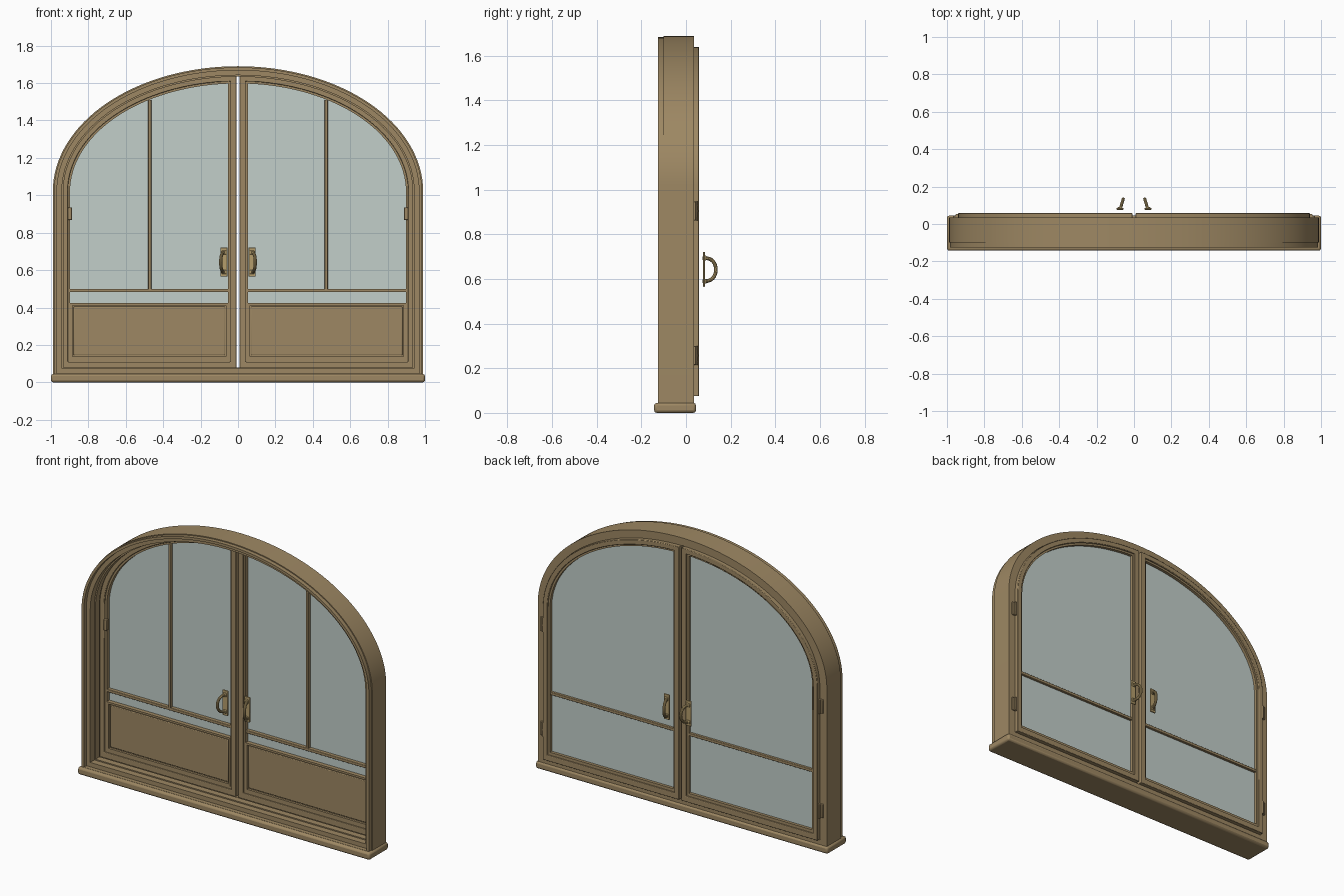
import bpy, bmesh, math
from mathutils import Vector

cube = bpy.data.objects.get("Cube")
if cube:
    bpy.data.objects.remove(cube)


def material(name, rgb):
    m = bpy.data.materials.new(name)
    m.use_nodes = True
    m.diffuse_color = (*rgb, 1)
    m.node_tree.nodes["Principled BSDF"].inputs["Base Color"].default_value = (*rgb, 1)
    return m


WOOD = material("tan_wood", (0.34, 0.245, 0.125))
GLASS = material("pale_glass", (0.54, 0.62, 0.59))
BRASS = material("brass", (0.46, 0.34, 0.15))

HALF, SPRING, RISE, STEPS = 0.99, 1.02, 0.67, 32


def finish(name, bm, mat, bevel=0.0):
    bmesh.ops.recalc_face_normals(bm, faces=bm.faces[:])
    mesh = bpy.data.meshes.new(name)
    bm.to_mesh(mesh)
    bm.free()
    mesh.materials.append(mat)
    for p in mesh.polygons:
        p.use_smooth = True
    mesh.set_sharp_from_angle(angle=math.radians(30))
    ob = bpy.data.objects.new(name, mesh)
    bpy.context.scene.collection.objects.link(ob)
    if bevel:
        mod = ob.modifiers.new("soft_edges", 'BEVEL')
        mod.width, mod.segments = bevel, 2
        mod.limit_method = 'ANGLE'
    return ob


def box(name, x, y, z, mat, bevel=0.0):
    bm = bmesh.new()
    bmesh.ops.create_cube(bm, size=1)
    for v in bm.verts:
        for i, r in enumerate((x, y, z)):
            v.co[i] = (r[0] + r[1]) / 2 + v.co[i] * (r[1] - r[0])
    return finish(name, bm, mat, bevel)


def arch(inset, bottom):
    """Full arched outline, inset from the outer edge."""
    a, b = HALF - inset, RISE - inset
    pts = [(-a, bottom), (a, bottom)]
    for i in range(2 * STEPS + 1):
        t = math.pi * i / (2 * STEPS)
        pts.append((a * math.cos(t), SPRING + b * math.sin(t)))
    return pts


def half_arch(inset, inner_x, bottom, side):
    """One half of the arch, closed by a straight centre edge."""
    a, b = HALF - inset, RISE - inset
    end = math.acos(inner_x / a)
    pts = [(inner_x, bottom), (a, bottom)]
    for i in range(STEPS + 1):
        t = end * i / STEPS
        pts.append((a * math.cos(t), SPRING + b * math.sin(t)))
    return [(side * px, pz) for px, pz in pts]


def rect(x0, x1, z0, z1, side):
    return [(side * px, pz) for px, pz in ((x0, z0), (x1, z0), (x1, z1), (x0, z1))]


def ring(name, outer, inner, y0, y1, mat, bevel=0.0):
    bm = bmesh.new()
    loops = [[bm.verts.new((px, y, pz)) for px, pz in pts]
             for pts, y in ((outer, y0), (outer, y1), (inner, y1), (inner, y0))]
    n = len(outer)
    for k in range(4):
        p, q = loops[k], loops[(k + 1) % 4]
        for i in range(n):
            j = (i + 1) % n
            bm.faces.new((p[i], p[j], q[j], q[i]))
    return finish(name, bm, mat, bevel)


def slab(name, pts, y0, y1, mat, bevel=0.0):
    bm = bmesh.new()
    front = [bm.verts.new((px, y0, pz)) for px, pz in pts]
    back = [bm.verts.new((px, y1, pz)) for px, pz in pts]
    bm.faces.new(front)
    bm.faces.new(back)
    for i in range(len(pts)):
        j = (i + 1) % len(pts)
        bm.faces.new((front[i], front[j], back[j], back[i]))
    return finish(name, bm, mat, bevel)


def tube(name, path, radius, mat, sides=10):
    """Round bar swept along a path that stays in one plane."""
    bm = bmesh.new()
    path = [Vector(p) for p in path]
    normal = (path[len(path) // 2] - path[0]).cross(path[-1] - path[0]).normalized()
    rows = []
    for i, p in enumerate(path):
        tangent = (path[min(i + 1, len(path) - 1)] - path[max(i - 1, 0)]).normalized()
        across = tangent.cross(normal)
        row = []
        for k in range(sides):
            t = math.tau * k / sides
            row.append(bm.verts.new(p + radius * (math.cos(t) * across + math.sin(t) * normal)))
        rows.append(row)
    for p, q in zip(rows, rows[1:]):
        for k in range(sides):
            j = (k + 1) % sides
            bm.faces.new((p[k], p[j], q[j], q[k]))
    bm.faces.new(rows[0])
    bm.faces.new(rows[-1])
    return finish(name, bm, mat)


# Sill and fixed frame
box("sill", (-1, 1), (-0.143, 0.045), (0, 0.045), WOOD, 0.012)
ring("frame_lip", arch(0.006, 0.03), arch(0.022, 0.046), -0.125, -0.09, WOOD)
ring("frame_body", arch(0, 0.03), arch(0.048, 0.073), -0.1, 0.036, WOOD)
ring("frame_stop", arch(0.04, 0.06), arch(0.056, 0.08), -0.06, -0.02, WOOD)


def handle(name, side, base, out):
    """Back plate with a leaning bow pull; out is the y direction it faces."""
    x = side * 0.075
    box(name + "_plate", (x - 0.019, x + 0.019), sorted((base, base + out * 0.009)),
        (0.565, 0.721), BRASS, 0.003)
    path = []
    for i in range(17):
        t = math.pi * i / 16
        reach = 0.058 * math.sin(t) ** 0.7
        path.append((x - side * out * reach * 0.3, base + out * reach, 0.642 - 0.052 * math.cos(t)))
    tube(name + "_bow", path, 0.0085, BRASS)
    for z in (0.59, 0.694):
        box(name + "_foot", (x - 0.012, x + 0.012), sorted((base, base + out * 0.016)),
            (z - 0.011, z + 0.011), BRASS, 0.004)


for side, word in ((-1, "right"), (1, "left")):
    # Opening sash with stepped beads on both faces
    ring(word + "_sash", half_arch(0.05, 0.008, 0.075, side),
         half_arch(0.08, 0.04, 0.11, side), -0.01, 0.058, WOOD, 0.003)
    ring(word + "_sash_bead", half_arch(0.078, 0.038, 0.108, side),
         half_arch(0.092, 0.053, 0.128, side), 0.0, 0.048, WOOD)
    slab(word + "_glass", half_arch(0.085, 0.046, 0.118, side), 0.024, 0.03, GLASS)

    # Lower panel with raised border and field
    slab(word + "_panel_back", rect(0.05, 0.9, 0.125, 0.424, side), 0.012, 0.0235, WOOD)
    ring(word + "_panel_border", rect(0.052, 0.898, 0.126, 0.424, side),
         rect(0.064, 0.886, 0.138, 0.412, side), -0.002, 0.02, WOOD)
    slab(word + "_panel_field", rect(0.071, 0.879, 0.145, 0.405, side), 0.004, 0.02, WOOD, 0.004)

    # Glazing bars
    slab(word + "_cross_bar", rect(0.045, 0.902, 0.482, 0.5, side), 0.002, 0.045, WOOD, 0.003)
    slab(word + "_upright_bar", rect(0.463, 0.48, 0.49, 1.51, side), 0.002, 0.0245, WOOD, 0.003)

    # Hinges
    for z in (0.215, 0.862):
        slab(word + "_hinge_leaf", rect(0.935, 0.968, z, z + 0.085, side), 0.03, 0.044, WOOD, 0.003)
        tube(word + "_hinge_pin", [(side * 0.946, 0.045 + 0.001 * (i == 1), z + 0.0425 * i)
                                   for i in range(3)], 0.009, WOOD)
    slab(word + "_inner_catch", rect(0.888, 0.91, 0.868, 0.935, side), -0.016, 0.004, WOOD, 0.003)

    # Pulls on both faces
    handle(word + "_back_handle", side, 0.076, 1)
    handle(word + "_front_handle", side, -0.012, -1)
